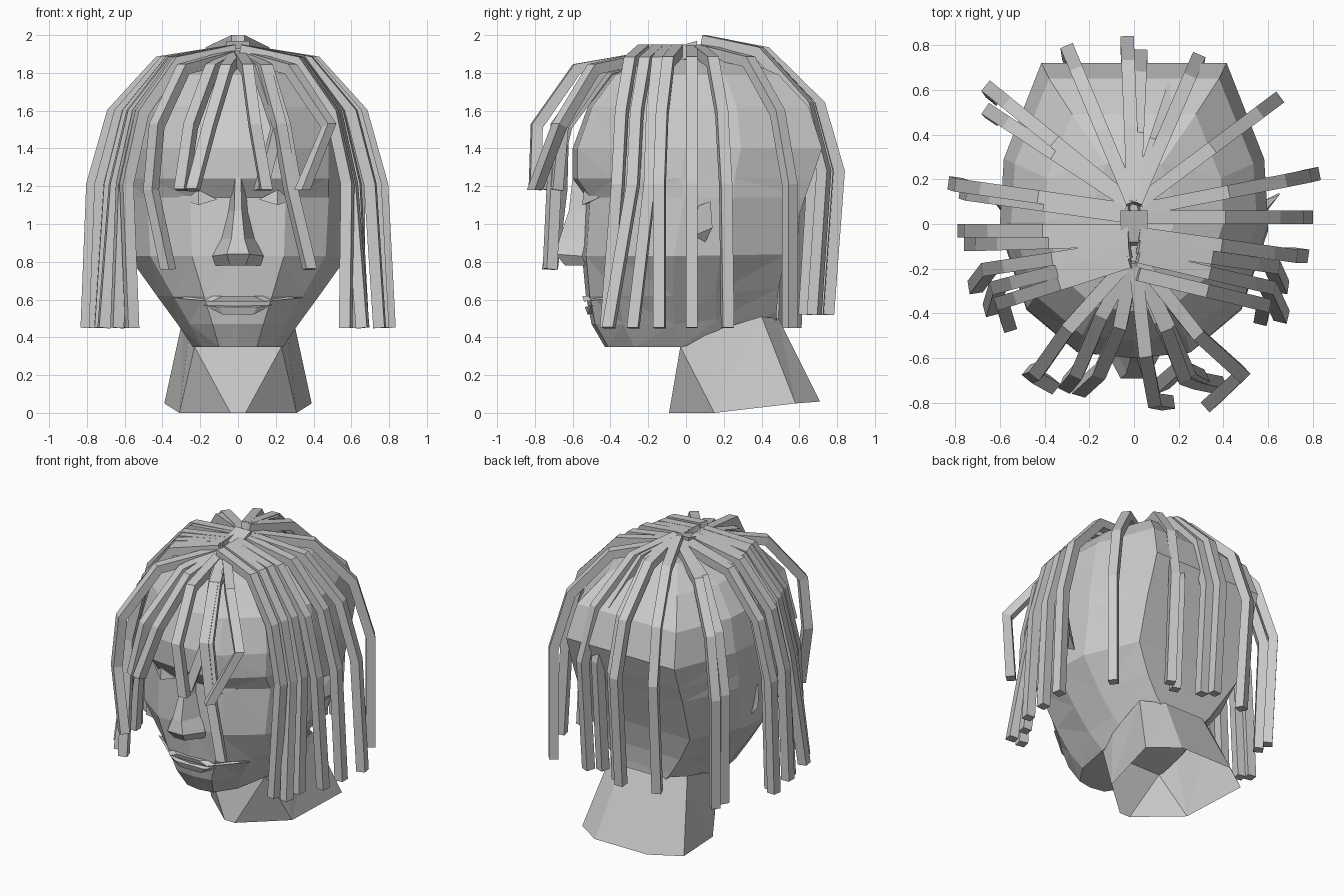
import bpy, bmesh
from mathutils import Vector

cube = bpy.data.objects.get("Cube")
if cube:
    bpy.data.objects.remove(cube, do_unlink=True)

grey = bpy.data.materials.new("plain grey")
grey.use_nodes = True
grey.diffuse_color = (0.6, 0.6, 0.6, 1)
grey.node_tree.nodes["Principled BSDF"].inputs["Base Color"].default_value = (0.6, 0.6, 0.6, 1)


def finish(name, bm):
    bmesh.ops.recalc_face_normals(bm, faces=bm.faces)
    mesh = bpy.data.meshes.new(name)
    bm.to_mesh(mesh)
    bm.free()
    mesh.materials.append(grey)
    obj = bpy.data.objects.new(name, mesh)
    bpy.context.collection.objects.link(obj)
    return obj


def loft(name, rings, split=False, caps=True):
    """Skin closed rings of points, with optional end caps."""
    bm = bmesh.new()
    loops = [[bm.verts.new(p) for p in ring] for ring in rings]
    n = len(loops[0])
    for a, b in zip(loops, loops[1:]):
        for i in range(n):
            j = (i + 1) % n
            bm.faces.new((a[i], a[j], b[j], b[i]))
    if caps:
        bm.faces.new(loops[0])
        bm.faces.new(loops[-1])
    if split:
        bmesh.ops.triangulate(bm, faces=bm.faces[:])
    return finish(name, bm)


def hull(name, points):
    bm = bmesh.new()
    for p in points:
        bm.verts.new(p)
    bmesh.ops.convex_hull(bm, input=bm.verts[:])
    bmesh.ops.delete(bm, geom=[v for v in bm.verts if not v.link_faces], context='VERTS')
    return finish(name, bm)


def mirrored(half):
    return [(x, y, z) for x, y, z in half] + [(-x, y, z) for x, y, z in reversed(half) if x > 0]


# Head: front height, back height, half width, front y, back y
levels = [
    (0.35, 0.47, 0.24, -0.43, 0.48),
    (0.47, 0.54, 0.32, -0.50, 0.48),
    (0.62, 0.66, 0.43, -0.53, 0.49),
    (0.83, 0.84, 0.58, -0.55, 0.53),
    (1.14, 1.14, 0.60, -0.53, 0.63),
    (1.24, 1.25, 0.60, -0.60, 0.67),
    (1.40, 1.40, 0.60, -0.60, 0.72),
    (1.62, 1.62, 0.55, -0.52, 0.65),
    (1.79, 1.79, 0.40, -0.39, 0.49),
    (1.87, 1.89, 0.18, -0.20, 0.27),
]
outline = [(0, -1), (0.42, -0.96), (0.8, -0.66), (1, -0.1), (0.97, 0.35), (0.69, 1), (0, 1)]


def head_ring(zf, zb, w, yf, yb):
    mid, half = (yf + yb) / 2, (yb - yf) / 2
    return mirrored([(fx * w, mid + fy * half, zf + (zb - zf) * max(0, fy)) for fx, fy in outline])


loft("head", [head_ring(*lv) for lv in levels], True)

# Neck: open tube with a flared, slanted base
loft("neck", [
    mirrored([(0.04, -0.09, 0), (0.31, 0.15, 0), (0.39, 0.58, 0.05), (0.2, 0.71, 0.06)]),
    mirrored([(0.23, -0.03, 0.35), (0.26, 0.1, 0.42), (0.29, 0.4, 0.51), (0.15, 0.49, 0.5)]),
], True, caps=False)

# Nose: narrow bridge widening to the nostrils
loft("nose", [
    mirrored([(0.015, -0.60, 1.25), (0.03, -0.50, 1.25)]),
    mirrored([(0.02, -0.62, 1.07), (0.06, -0.50, 1.07)]),
    mirrored([(0.035, -0.67, 0.92), (0.09, -0.53, 0.92)]),
    mirrored([(0.06, -0.69, 0.84), (0.135, -0.55, 0.83)]),
    mirrored([(0.04, -0.64, 0.78), (0.12, -0.53, 0.78)]),
])

# Lips
hull("upper_lip", mirrored([(0.08, -0.55, 0.62), (0.35, -0.37, 0.61), (0.14, -0.54, 0.59), (0.1, -0.45, 0.6)]))
hull("lower_lip", mirrored([(0.18, -0.50, 0.57), (0.10, -0.535, 0.56), (0.08, -0.52, 0.52), (0.1, -0.42, 0.55)]))

# Eyes and ears
for side, s in (("left", 1), ("right", -1)):
    hull(side + "_eye", [(s * x, y, z) for x, y, z in (
        (0.11, -0.53, 1.13), (0.32, -0.46, 1.14), (0.21, -0.54, 1.18),
        (0.21, -0.55, 1.1), (0.21, -0.4, 1.14))])
    hull(side + "_ear", [(s * x, y, z) for x, y, z in (
        (0.55, 0.0, 0.92), (0.55, 0.02, 1.08), (0.65, 0.13, 1.12),
        (0.65, 0.14, 0.98), (0.57, 0.1, 0.9))])


def strand(name, path, width=0.06):
    """Square lock of hair swept along a path, kept level across its width."""
    pts = [Vector(p) for p in path]
    rings = []
    out = pts[2] - pts[0]
    across = Vector((-out.y, out.x, 0)).normalized() * width / 2
    for i, p in enumerate(pts):
        tangent = (pts[min(i + 1, len(pts) - 1)] - pts[max(i - 1, 0)]).normalized()
        up = across.cross(tangent).normalized() * width / 2
        rings.append([p + across + up, p - across + up, p - across - up, p + across - up])
    loft(name, rings)


def lock(name, root_y, bend, tip, fall, end):
    """Run from the parting out to the bend, then hang down to the tip."""
    path = [(bend[0] * f, root_y + (bend[1] - root_y) * f, z) for f, z in fall]
    strand(name, path + [(tip[0], tip[1], end)])


# Side locks: parting y, bend, tip
side_fall = [(0.03, 1.92), (0.54, 1.86), (0.86, 1.59), (1, 1.21)]
side_locks = [
    (0.06, (0.76, 0.21), (0.80, 0.22)), (0.03, (0.73, 0.03), (0.77, 0.03)),
    (-0.04, (0.70, -0.14), (0.75, -0.14)), (-0.10, (0.62, -0.19), (0.66, -0.28)),
    (-0.14, (0.60, -0.28), (0.66, -0.41)), (-0.22, (0.58, -0.36), (0.57, -0.42)),
    (0.06, (-0.77, 0.17), (-0.80, 0.18)), (0.03, (-0.72, 0.13), (-0.75, 0.14)),
    (-0.03, (-0.73, -0.03), (-0.76, -0.03)), (-0.07, (-0.68, -0.09), (-0.73, -0.09)),
    (-0.10, (-0.65, -0.20), (-0.71, -0.28)), (-0.12, (-0.61, -0.28), (-0.64, -0.38)),
    (-0.16, (-0.59, -0.35), (-0.56, -0.45)), (0.08, (0.63, 0.55), (0.63, 0.55)),
    (0.08, (-0.64, 0.60), (-0.62, 0.57)), (0.08, (-0.64, 0.50), (-0.62, 0.48)),
]
for i, (root, bend, tip) in enumerate(side_locks):
    lock(f"side_lock_{i + 1}", root, bend, tip, side_fall, 0.45)

# Back locks
back_fall = [(0.02, 1.97), (0.47, 1.91), (0.86, 1.63), (1, 1.28)]
for i, (x, y) in enumerate([(0.28, 0.73), (0.20, 0.68), (0.03, 0.75), (-0.03, 0.81), (-0.29, 0.77)]):
    lock(f"back_lock_{i + 1}", 0.08, (x, y), (x * 0.97, y * 0.93), back_fall, 0.52)

# Fringe: x and y at the hairline, bend and brow, then the tip of the long ones
fringe = [
    (-0.14, -0.40, -0.25, -0.66, -0.30, -0.72, None), (-0.06, -0.45, -0.15, -0.66, -0.24, -0.74, None),
    (0.05, -0.58, 0.09, -0.79, 0.15, -0.80, None), (0.11, -0.42, 0.21, -0.64, 0.12, -0.72, None),
    (0.15, -0.45, 0.24, -0.66, 0.30, -0.69, None), (-0.29, -0.46, -0.43, -0.66, -0.46, -0.67, -0.37),
    (0.14, -0.46, 0.22, -0.68, 0.28, -0.70, 0.38), (0.28, -0.49, 0.48, -0.67, 0.34, -0.80, None),
]
for i, (x1, y1, x2, y2, x3, y3, x4) in enumerate(fringe):
    path = [(x1 * 0.1, -0.17, 1.89), (x1, y1, 1.82), (x2, y2, 1.52), (x3, y3, 1.18)]
    if x4 is not None:
        path.append((x4, -0.72, 0.76))
    strand(f"fringe_lock_{i + 1}", path)

# Knot where the locks meet
hull("crown_knot", mirrored([(0.06, -0.08, 1.93), (0.06, 0.06, 1.97), (0.06, 0.05, 1.88), (0.06, -0.1, 1.86)]))
